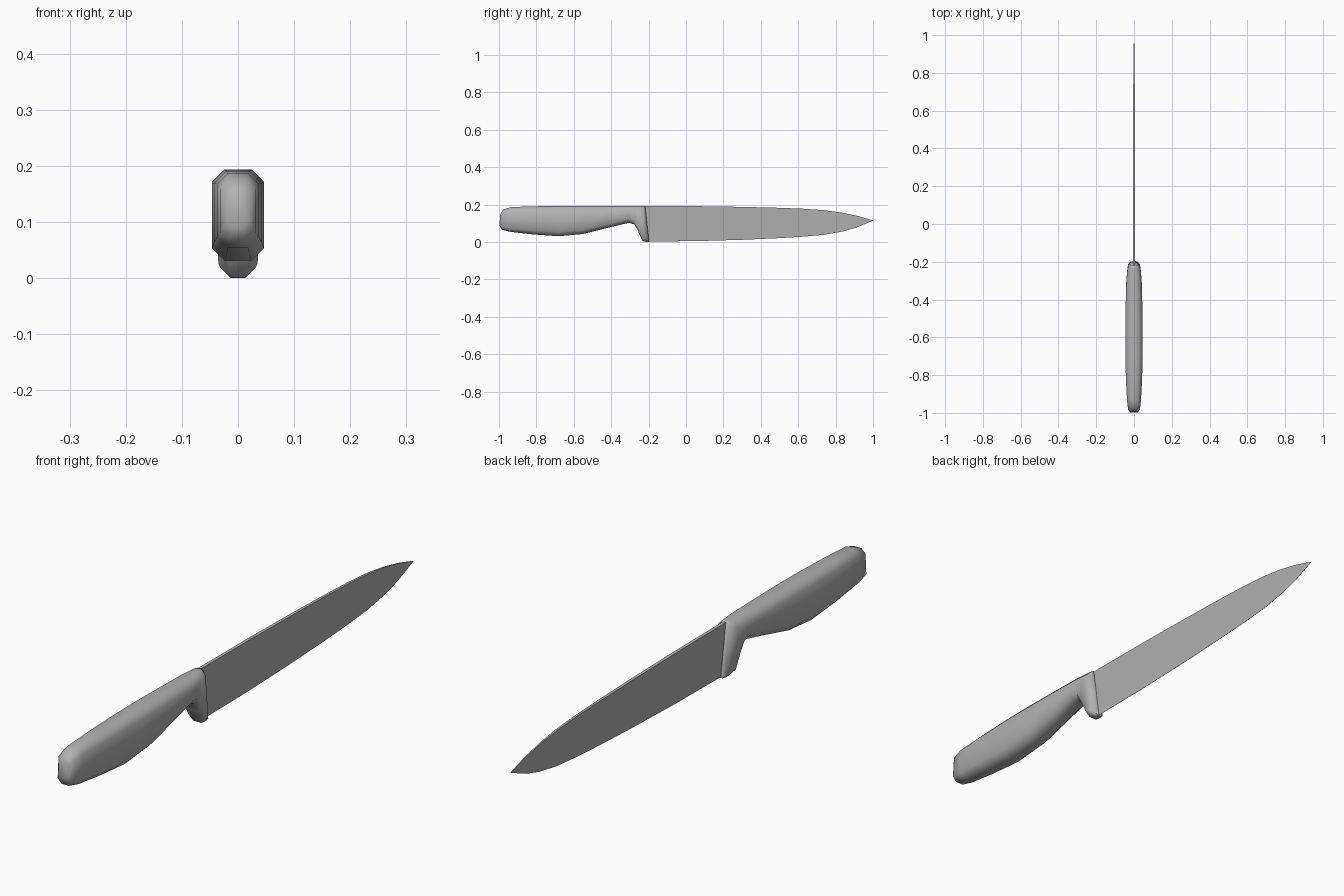
import bpy, bmesh

if "Cube" in bpy.data.objects:
    bpy.data.objects.remove(bpy.data.objects["Cube"])

steel = bpy.data.materials.new("dark_grey")
steel.diffuse_color = (.44, .44, .44, 1)
steel.use_nodes = True
steel.node_tree.nodes["Principled BSDF"].inputs["Base Color"].default_value = steel.diffuse_color


def loft(name, rings, angle):
    """Skin a list of equal-length point rings and cap both ends."""
    bm = bmesh.new()
    vs = [[bm.verts.new(p) for p in r] for r in rings]
    n = len(vs[0])
    for a, b in zip(vs, vs[1:]):
        for i in range(n):
            j = (i + 1) % n
            bm.faces.new((a[i], a[j], b[j], b[i]))
    bm.faces.new(vs[0])
    bm.faces.new(vs[-1])
    bmesh.ops.recalc_face_normals(bm, faces=bm.faces)
    me = bpy.data.meshes.new(name)
    bm.to_mesh(me)
    bm.free()
    me.materials.append(steel)
    ob = bpy.data.objects.new(name, me)
    bpy.context.collection.objects.link(ob)
    bpy.ops.object.select_all(action='DESELECT')
    bpy.context.view_layer.objects.active = ob
    ob.select_set(True)
    bpy.ops.object.shade_smooth_by_angle(angle=angle)
    return ob


def octagon(yt, zt, yb, zb, w, c):
    """Chamfered section, slanted from its top (yt, zt) to its bottom (yb, zb)."""
    h = zt - zb
    pts = [(w - c, 0), (w, c / h), (w, 1 - c / h), (w - c, 1)]
    pts += [(-x, t) for x, t in reversed(pts)]
    return [(x, yb + (yt - yb) * t, zb + h * t) for x, t in pts]


# Handle and bolster: top y, top z, bottom y, bottom z, half width, chamfer
handle = [
    (-.993, .148, -.998, .090, .020, .012),
    (-.978, .174, -.985, .066, .031, .016),
    (-.935, .187, -.935, .054, .037, .019),
    (-.820, .191, -.820, .041, .043, .022),
    (-.680, .193, -.680, .031, .046, .022),
    (-.550, .194, -.550, .043, .046, .022),
    (-.420, .194, -.420, .076, .044, .022),
    (-.320, .194, -.305, .103, .041, .021),
    (-.290, .194, -.275, .094, .039, .020),
    (-.265, .194, -.255, .055, .037, .020),
    (-.245, .194, -.233, .006, .035, .020),
    (-.230, .194, -.212, .000, .031, .018),
    (-.219, .194, -.197, .000, .017, .010),
]
loft("handle", [octagon(*s) for s in handle], 1.3)

# Blade: spine y, spine z, edge y, edge z, spine half thickness
blade = [
    (-.225, .193, -.205, .003, .006),
    (.05, .192, .05, .005, .006),
    (.30, .188, .30, .012, .0055),
    (.50, .183, .50, .021, .005),
    (.63, .178, .63, .029, .0045),
    (.74, .170, .74, .039, .004),
    (.83, .158, .84, .057, .003),
    (.92, .139, .91, .077, .002),
    (1.0, .1155, 1.0, .1145, .0005),
]
rings = [[(w, a, z), (-w, a, z), (-.0005, b, e), (.0005, b, e)]
         for a, z, b, e, w in blade]
loft("blade", rings, 0.6)
